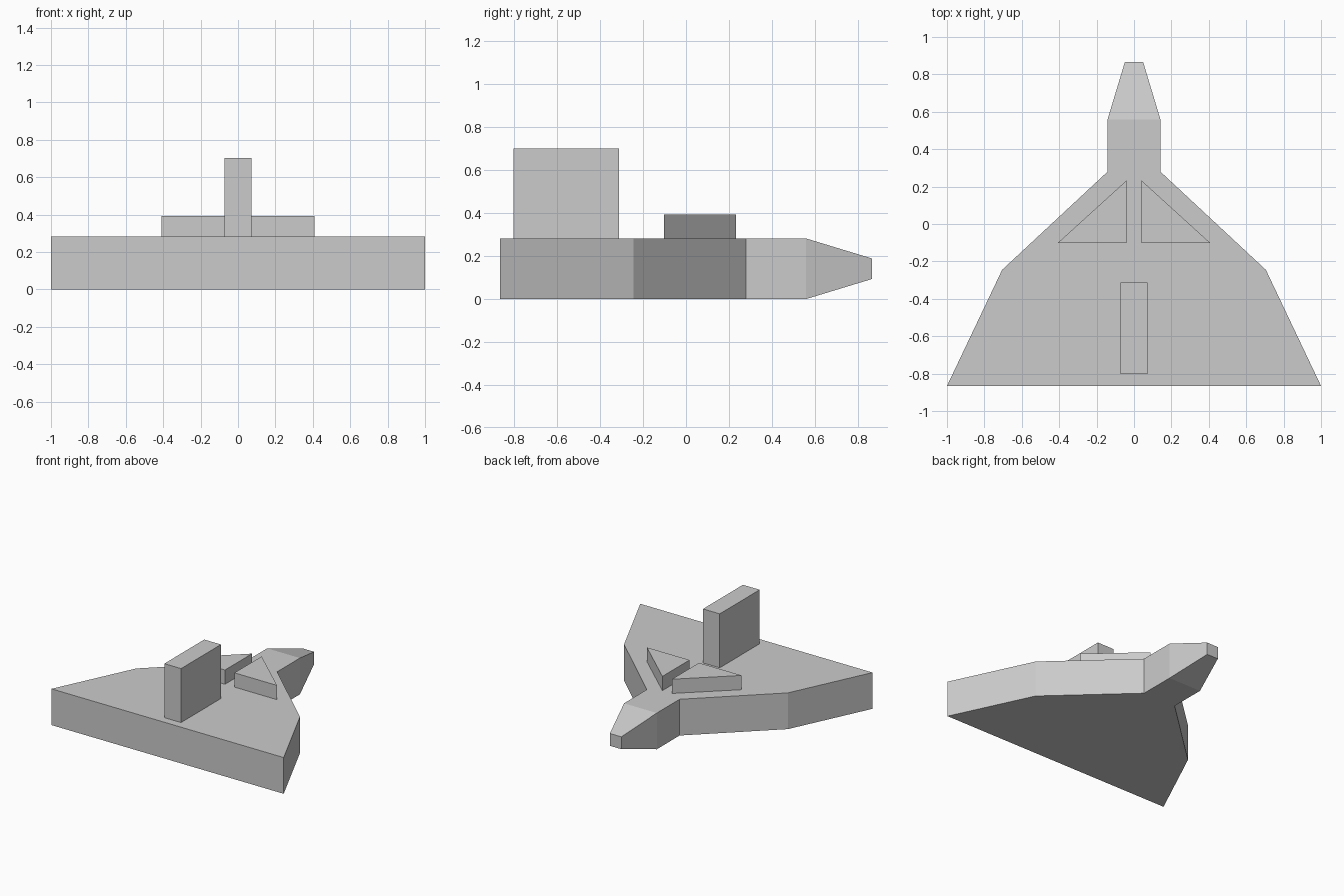
import bpy, bmesh
from mathutils import Vector

if "Cube" in bpy.data.objects:
    bpy.data.objects.remove(bpy.data.objects["Cube"])


def prism(bm, outline, z0, z1):
    """Extrude a flat outline from z0 up to z1."""
    base = bm.faces.new([bm.verts.new((x, y, z0)) for x, y in outline])
    top = bmesh.ops.extrude_face_region(bm, geom=[base], use_keep_orig=True)
    verts = [g for g in top["geom"] if isinstance(g, bmesh.types.BMVert)]
    bmesh.ops.translate(bm, verts=verts, vec=(0, 0, z1 - z0))


def finish(bm, name):
    bmesh.ops.recalc_face_normals(bm, faces=bm.faces)
    mesh = bpy.data.meshes.new(name)
    bm.to_mesh(mesh)
    bm.free()
    obj = bpy.data.objects.new(name, mesh)
    bpy.context.collection.objects.link(obj)
    return obj


DECK = 0.282

# Delta-wing body, mirrored from its right-hand outline
half = [(1.0, -0.866), (0.705, -0.245), (0.141, 0.28), (0.141, 0.56)]
bm = bmesh.new()
prism(bm, half + [(-x, y) for x, y in reversed(half)], 0, DECK)
bmesh.ops.recalc_face_normals(bm, faces=bm.faces)

# Tapered nose, drawn out of the front face
front = max(bm.faces, key=lambda f: f.calc_center_median().y)
bmesh.ops.inset_individual(bm, faces=[front], thickness=0.0)
tip_centre = Vector((0, 0.866, DECK / 2))
for v in front.verts:
    v.co.x = 0.049 if v.co.x > 0 else -0.049
    v.co.y = tip_centre.y
    v.co.z = tip_centre.z + (0.048 if v.co.z > DECK / 2 else -0.048)
finish(bm, "wing_body")

# Pair of triangular raised panels
for side, label in ((1, "right"), (-1, "left")):
    bm = bmesh.new()
    tri = [(0.041, -0.102), (0.408, -0.102), (0.041, 0.232)]
    prism(bm, [(side * x, y) for x, y in tri], DECK, 0.393)
    finish(bm, label + "_panel")

# Upright tail fin
bm = bmesh.new()
prism(bm, [(-0.072, -0.803), (0.072, -0.803), (0.072, -0.312), (-0.072, -0.312)],
      DECK, 0.702)
finish(bm, "tail_fin")
